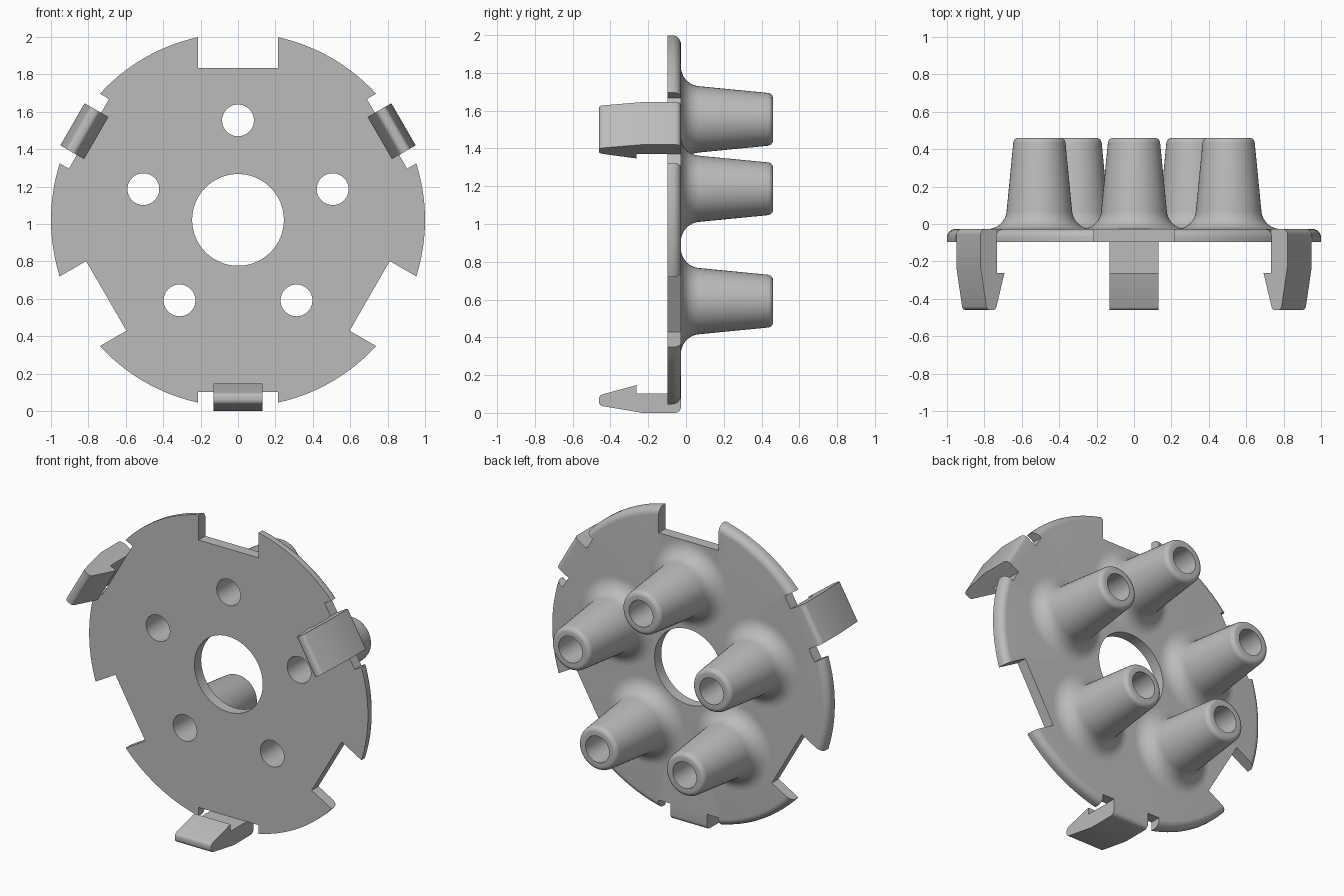
import bpy, bmesh
from math import sin, cos, radians
from mathutils import Matrix, Vector

if "Cube" in bpy.data.objects:
    bpy.data.objects.remove(bpy.data.objects["Cube"])

CENTRE = Vector((0, 0, 1.022))
FRONT, BACK, TIP = -0.097, -0.027, 0.461
PEG_RING, BORE = 0.532, 0.085

grey = bpy.data.materials.new("plain grey")
grey.use_nodes = True
grey.diffuse_color = (0.5, 0.5, 0.5, 1)
grey.node_tree.nodes["Principled BSDF"].inputs["Base Color"].default_value = (0.5, 0.5, 0.5, 1)


def arc(r, y, rad, start, end, n=8):
    """Arc points (radius, depth) about (r, y), angles in degrees."""
    angles = [radians(start + (end - start) * i / n) for i in range(n + 1)]
    return [(r + rad * cos(a), y + rad * sin(a)) for a in angles]


def around(angle, radius=0.0):
    """Turn local +x to a direction in the disc plane, then move outward."""
    return Matrix.Rotation(-radians(angle), 4, 'Y') @ Matrix.Translation((radius, 0, 0))


def finish(bm, name, smooth=True):
    bmesh.ops.recalc_face_normals(bm, faces=bm.faces)
    mesh = bpy.data.meshes.new(name)
    bm.to_mesh(mesh)
    bm.free()
    mesh.materials.append(grey)
    obj = bpy.data.objects.new(name, mesh)
    obj.location = CENTRE
    bpy.context.collection.objects.link(obj)
    if smooth:
        shade(obj)
    return obj


def shade(obj):
    bpy.ops.object.select_all(action='DESELECT')
    obj.select_set(True)
    bpy.context.view_layer.objects.active = obj
    bpy.ops.object.shade_smooth_by_angle(angle=radians(30))


def lathe(profile, steps, closed, place=Matrix()):
    """Revolve a (radius, depth) profile about the depth axis."""
    bm = bmesh.new()
    verts = [bm.verts.new((r, y, 0)) for r, y in profile]
    pairs = list(zip(verts, verts[1:])) + ([(verts[-1], verts[0])] if closed else [])
    edges = [bm.edges.new(p) for p in pairs]
    bmesh.ops.spin(bm, geom=verts + edges, cent=(0, 0, 0), axis=(0, 1, 0),
                   angle=radians(360), steps=steps)
    bmesh.ops.remove_doubles(bm, verts=bm.verts, dist=1e-5)
    bm.transform(place)
    return bm


# Disc: flat front, rounded rim at the back, round centre opening
rim = [(0.245, FRONT), (1.0, FRONT)] + arc(0.955, BACK - 0.045, 0.045, 0, 90) + [(0.245, BACK)]
disc = finish(lathe(rim, 128, True), "disc", smooth=False)

# Cutter: three deep notches, three shallow clip notches, five peg bores
bm = bmesh.new()
for angle in range(30, 390, 60):
    floor = 0.813 if angle % 120 == 90 else 0.92
    size = Matrix.Diagonal((1.2 - floor, 0.4, 0.43, 1))
    bmesh.ops.create_cube(bm, size=1, matrix=around(angle, (1.2 + floor) / 2) @ size)
for k in range(5):
    bmesh.ops.create_cone(bm, cap_ends=True, segments=48, radius1=BORE, radius2=BORE, depth=0.5,
                          matrix=around(90 + 72 * k, PEG_RING) @ Matrix.Rotation(radians(90), 4, 'X'))
cutter = finish(bm, "notch_cutter", smooth=False)
cutter.hide_render = True
cut = disc.modifiers.new("notches", 'BOOLEAN')
cut.operation, cut.solver, cut.object = 'DIFFERENCE', 'EXACT', cutter
bpy.context.view_layer.objects.active = disc
bpy.ops.object.modifier_apply(modifier=cut.name)
bpy.data.objects.remove(cutter)
shade(disc)

# Pegs: hollow tapered posts flaring into the disc
flare, lip = 0.105, 0.03
peg = (arc(0.280, BACK + flare, flare, 270, 185, 12)
       + arc(0.140 - lip, TIP - lip, lip, 5, 90, 6)
       + [(BORE, TIP), (BORE, BACK)])
for k in range(5):
    finish(lathe(peg, 48, False, around(90 + 72 * k, PEG_RING)), f"peg_{k + 1}")

# Snap clips: hooked side outline (radius, depth) given thickness across
OUT, INN = 1.022, 0.92
hook = ([(INN, BACK)] + arc(OUT - 0.03, BACK - 0.03, 0.03, 90, 0, 5)
        + [(OUT, -0.23)] + arc(0.962, -0.436, 0.025, -8, -90, 4)
        + arc(0.948, -0.436, 0.025, -90, -162, 4)
        + [(0.875, -0.262), (INN, -0.262)])
for name, angle in (("bottom_clip", 270), ("left_clip", 30), ("right_clip", 150)):
    bm = bmesh.new()
    face = bm.faces.new([bm.verts.new((r, y, -0.13)) for r, y in hook])
    side = bmesh.ops.extrude_face_region(bm, geom=[face])["geom"]
    bmesh.ops.translate(bm, vec=(0, 0, 0.26),
                        verts=[v for v in side if isinstance(v, bmesh.types.BMVert)])
    bm.transform(around(angle))
    finish(bm, name)
